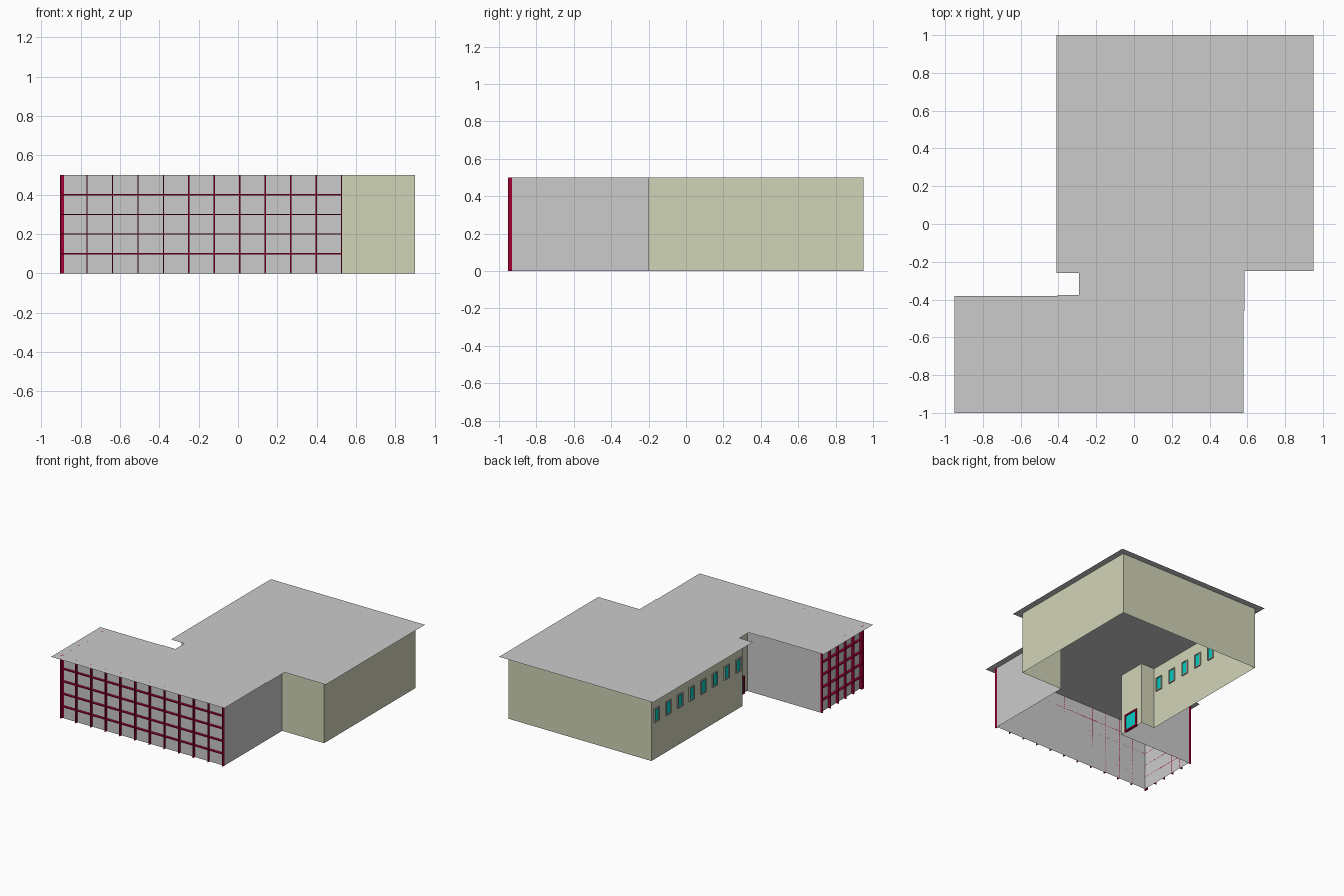
import bpy

if "Cube" in bpy.data.objects:
    bpy.data.objects.remove(bpy.data.objects["Cube"])

H = 0.5  # wall height


def material(name, rgb):
    m = bpy.data.materials.new(name)
    m.diffuse_color = (*rgb, 1)
    m.use_nodes = True
    m.node_tree.nodes["Principled BSDF"].inputs["Base Color"].default_value = m.diffuse_color
    return m


BEIGE = material("beige_render", (0.64, 0.66, 0.48))
RED = material("red_metal", (0.35, 0.0, 0.03))
TEAL = material("teal_glass", (0.0, 0.62, 0.55))
FRAME = material("frame_beige", (0.5, 0.52, 0.42))


def mesh_object(name, verts, faces, mat=None):
    me = bpy.data.meshes.new(name)
    me.from_pydata(verts, [], faces)
    ob = bpy.data.objects.new(name, me)
    bpy.context.collection.objects.link(ob)
    if mat:
        me.materials.append(mat)
    return ob


def wall(name, path, mat=None):
    """Thin wall standing on an open footprint path."""
    n = len(path)
    verts = [(x, y, 0) for x, y in path] + [(x, y, H) for x, y in path]
    faces = [(i, i + 1, n + i + 1, n + i) for i in range(n - 1)]
    return mesh_object(name, verts, faces, mat)


def boxes(name, spans, mat):
    """Several axis-aligned boxes (x0,x1,y0,y1,z0,z1) in one object."""
    verts, faces = [], []
    for x0, x1, y0, y1, z0, z1 in spans:
        b = len(verts)
        verts += [(x, y, z) for z in (z0, z1)
                  for x, y in ((x0, y0), (x1, y0), (x1, y1), (x0, y1))]
        faces += [[b + i for i in f] for f in (
            (3, 2, 1, 0), (4, 5, 6, 7), (0, 1, 5, 4),
            (1, 2, 6, 5), (2, 3, 7, 6), (3, 0, 4, 7))]
    return mesh_object(name, verts, faces, mat)


def opening(name, x, y0, y1, z0, z1, frame_mat, t=0.008, d=0.01):
    """Framed glass panel in a wall that faces -x."""
    boxes(name + "_frame", [
        (x - d, x + d, y0, y0 + t, z0, z1),
        (x - d, x + d, y1 - t, y1, z0, z1),
        (x - d, x + d, y0 + t, y1 - t, z0, z0 + t),
        (x - d, x + d, y0 + t, y1 - t, z1 - t, z1)], frame_mat)
    boxes(name + "_glass",
          [(x - 0.004, x + 0.004, y0 + t, y1 - t, z0 + t, z1 - t)], TEAL)


# Flat roof sheet with overhang
roof = [(-0.95, -1), (0.58, -1), (0.58, -0.46), (0.585, -0.46), (0.585, -0.25),
        (0.95, -0.25), (0.95, 1), (-0.41, 1), (-0.41, -0.26), (-0.29, -0.26),
        (-0.29, -0.375), (-0.405, -0.375), (-0.405, -0.38), (-0.95, -0.38)]
mesh_object("roof", [(x, y, H) for x, y in roof], [range(len(roof))])

# Outer walls, open underneath: grey front wing and beige main hall
FX, FY, BY, RX = -0.885, -0.93, -0.43, 0.53
wall("front_wing_walls", [(-0.24, BY), (FX, BY), (FX, FY), (RX, FY), (RX, -0.2)])
wall("main_hall_walls", [(RX, -0.2), (0.9, -0.2), (0.9, 0.95), (-0.36, 0.95),
                         (-0.36, -0.2), (-0.24, -0.2), (-0.24, BY)], BEIGE)

# Red fin grid on the front and left faces of the wing
D, T = 0.021, 0.003
xs = [RX - T - i * 0.1295 for i in range(11)]
ys = [BY - T - i * 0.0985 for i in range(6)]
levels = [0.1, 0.2, 0.3, 0.4]
boxes("front_vertical_fins",
      [(x - T, x + T, FY - D, FY, 0, H) for x in xs + [FX - D + T]], RED)
boxes("front_horizontal_fins",
      [(FX - D, RX, FY - D, FY, z - T, z + T) for z in levels], RED)
boxes("side_vertical_fins",
      [(FX - D, FX, y - T, y + T, 0, H) for y in ys], RED)
boxes("side_horizontal_fins",
      [(FX - D, FX, FY, BY, z - T, z + T) for z in levels], RED)

# Row of eight windows along the left wall of the hall
for i in range(8):
    yc = -0.14 + i * 0.147
    opening(f"window_{i + 1}", -0.36, yc - 0.032, yc + 0.032, 0.295, 0.405, FRAME)

# Entrance door in the recess
opening("entrance_door", -0.24, -0.385, -0.25, 0.0, 0.14, RED, t=0.012)
